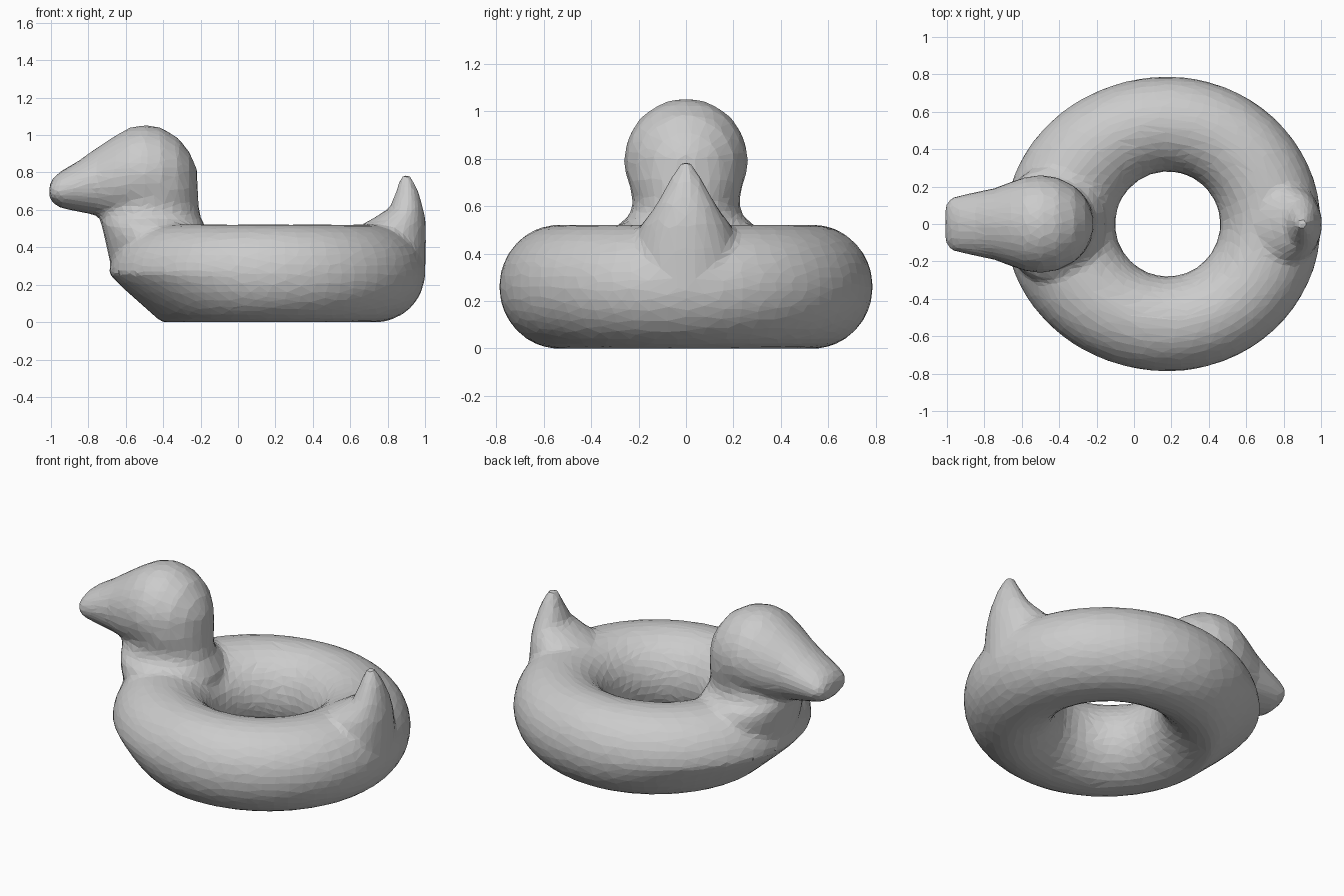
import bpy, bmesh
from math import cos, sin, tau

if "Cube" in bpy.data.objects:
    bpy.data.objects.remove(bpy.data.objects["Cube"])

vinyl = bpy.data.materials.new("light grey vinyl")
vinyl.use_nodes = True
GREY = (0.6, 0.6, 0.6, 1)
vinyl.diffuse_color = GREY
vinyl.node_tree.nodes["Principled BSDF"].inputs["Base Color"].default_value = GREY

bm = bmesh.new()


def skin(rings, closed=False):
    """Bridge rings of points into a solid, capped or looped."""
    loops = [[bm.verts.new(p) for p in ring] for ring in rings]
    pairs = list(zip(loops, loops[1:]))
    if closed:
        pairs.append((loops[-1], loops[0]))
    else:
        bm.faces.new(loops[0])
        bm.faces.new(loops[-1])
    for a, b in pairs:
        for i in range(len(a)):
            j = (i + 1) % len(a)
            bm.faces.new((a[i], a[j], b[j], b[i]))


def angles(n):
    return [tau * i / n for i in range(n)]


def upright(sections):
    """Stack of ovals: height, x from, x to, half depth."""
    skin([[((a + b) / 2 + (b - a) / 2 * cos(t), d * sin(t), z)
           for t in angles(28)] for z, a, b, d in sections])


def lengthwise(sections):
    """Row of ovals: x, z from, z to, half depth."""
    skin([[(x, d * cos(t), (a + b) / 2 + (b - a) / 2 * sin(t))
           for t in angles(28)] for x, a, b, d in sections])


# Swim ring: round hole, slightly longer chest with a raised keel
rings = []
for t in angles(64):
    reach = 0.87 if cos(t) < 0 else 0.82
    outer = ((cos(t) / reach) ** 2 + (sin(t) / 0.788) ** 2) ** -0.5
    mid, half = (outer + 0.28) / 2, (outer - 0.28) / 2
    chest = max(0, -cos(t)) ** 2
    ring = []
    for u in angles(32):
        lift = 0.22 * chest * max(0, -sin(u)) * max(0, cos(u))
        r = mid + half * cos(u) - lift
        ring.append((0.18 + r * cos(t), r * sin(t), 0.26 + 0.262 * sin(u)))
    rings.append(ring)
skin(rings, closed=True)

# Head running into the bill
lengthwise([(-1.01, 0.67, 0.73, 0.09), (-0.99, 0.635, 0.77, 0.135),
            (-0.95, 0.61, 0.805, 0.15), (-0.85, 0.59, 0.865, 0.17),
            (-0.75, 0.57, 0.935, 0.19), (-0.66, 0.55, 0.995, 0.225),
            (-0.58, 0.54, 1.04, 0.252), (-0.5, 0.53, 1.055, 0.262),
            (-0.41, 0.53, 1.04, 0.25), (-0.32, 0.57, 0.985, 0.205),
            (-0.26, 0.63, 0.91, 0.14), (-0.22, 0.72, 0.82, 0.05)])

# Neck flaring into the ring
upright([(0.3, -0.68, -0.15, 0.3), (0.46, -0.715, -0.15, 0.32),
         (0.52, -0.73, -0.18, 0.29), (0.56, -0.74, -0.2, 0.235),
         (0.62, -0.72, -0.21, 0.225), (0.72, -0.68, -0.215, 0.245),
         (0.82, -0.6, -0.22, 0.2)])

# Upturned tail
upright([(0.24, 0.74, 1.0, 0.2), (0.42, 0.68, 1.005, 0.21),
         (0.52, 0.66, 1.005, 0.19), (0.56, 0.73, 1.0, 0.16),
         (0.61, 0.81, 0.99, 0.125), (0.7, 0.845, 0.965, 0.075),
         (0.785, 0.87, 0.925, 0.025)])

bmesh.ops.recalc_face_normals(bm, faces=bm.faces)
mesh = bpy.data.meshes.new("duck_swim_ring")
bm.to_mesh(mesh)
bm.free()
mesh.materials.append(vinyl)
duck = bpy.data.objects.new("duck_swim_ring", mesh)
bpy.context.collection.objects.link(duck)

# Fuse the parts into one inflated skin with broad facets
fuse = duck.modifiers.new("fuse", 'REMESH')
fuse.mode = 'VOXEL'
fuse.voxel_size = 0.02
soften = duck.modifiers.new("soften", 'SMOOTH')
soften.factor = 0.5
soften.iterations = 6
facet = duck.modifiers.new("facet", 'DECIMATE')
facet.ratio = 0.09
